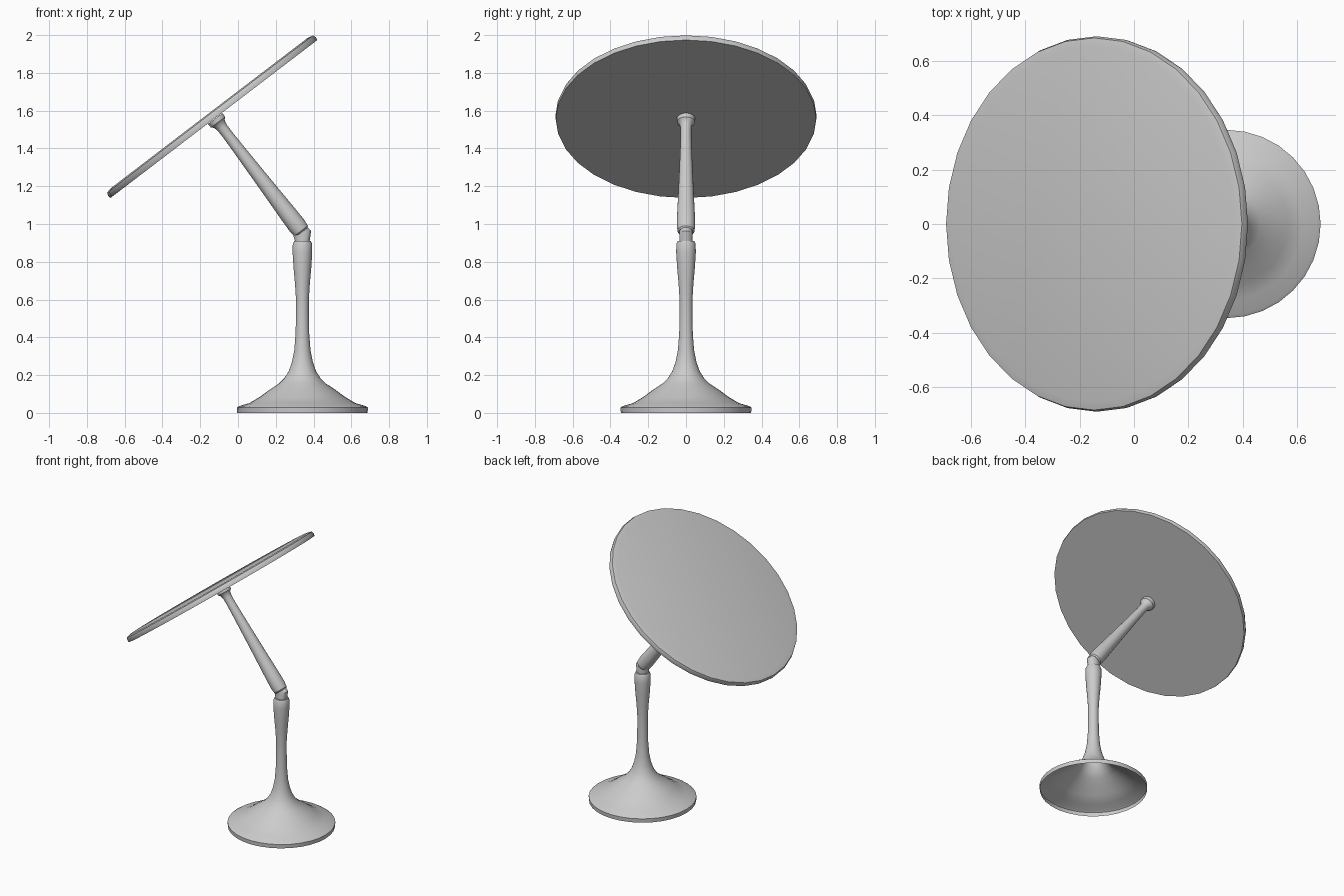
import bpy, bmesh, math
from mathutils import Matrix, Vector

if "Cube" in bpy.data.objects:
    bpy.data.objects.remove(bpy.data.objects["Cube"])

SEG = 32
TILT = math.radians(37.36)          # slope of the round top
STEM_X = 0.341

grey = bpy.data.materials.new("light_grey")
grey.diffuse_color = (0.6, 0.6, 0.6, 1)
grey.use_nodes = True
grey.node_tree.nodes["Principled BSDF"].inputs["Base Color"].default_value = grey.diffuse_color


def finish(name, bm, matrix=Matrix.Identity(4), angle=35):
    bmesh.ops.recalc_face_normals(bm, faces=bm.faces)
    me = bpy.data.meshes.new(name)
    bm.to_mesh(me)
    bm.free()
    me.transform(matrix)
    me.materials.append(grey)
    ob = bpy.data.objects.new(name, me)
    bpy.context.collection.objects.link(ob)
    bpy.ops.object.select_all(action='DESELECT')
    ob.select_set(True)
    bpy.context.view_layer.objects.active = ob
    bpy.ops.object.shade_smooth_by_angle(angle=math.radians(angle))
    return ob


def skin(bm, rings, cap_start, cap_end):
    for a, b in zip(rings, rings[1:]):
        for i in range(len(a)):
            j = (i + 1) % len(a)
            bm.faces.new((a[i], a[j], b[j], b[i]))
    if cap_start:
        bm.faces.new(rings[0][::-1])
    if cap_end:
        bm.faces.new(rings[-1])


def lathe(name, profile, matrix, cap_start=True, cap_end=True, seg=SEG):
    bm = bmesh.new()
    rings = []
    for r, z in profile:
        rings.append([bm.verts.new((r * math.cos(2 * math.pi * i / seg),
                                    r * math.sin(2 * math.pi * i / seg), z))
                      for i in range(seg)])
    skin(bm, rings, cap_start, cap_end)
    return finish(name, bm, matrix)


# Pedestal: hollow trumpet foot running up into the stem
lathe("pedestal", [
    (0.345, 0), (0.347, 0.028), (0.335, 0.036), (0.28, 0.052), (0.225, 0.085),
    (0.175, 0.122), (0.125, 0.155), (0.095, 0.185), (0.072, 0.222),
    (0.055, 0.27), (0.043, 0.33), (0.036, 0.42), (0.034, 0.52), (0.034, 0.6),
    (0.039, 0.68), (0.047, 0.77), (0.052, 0.85), (0.051, 0.895), (0.044, 0.91)],
    Matrix.Translation((STEM_X, 0, 0)), cap_start=False)

# Frame along the upper arm: local z points from the elbow to the round top
elbow = Vector((STEM_X, 0, 0.954))
rot = Matrix.Rotation(-TILT, 4, 'Y')
arm_frame = Matrix.Translation(elbow) @ rot

# Upper arm, widest near the elbow, flaring under the top
lathe("upper_arm", [
    (0.038, 0.004), (0.045, 0.012), (0.049, 0.05), (0.047, 0.12), (0.042, 0.24),
    (0.036, 0.40), (0.031, 0.55), (0.028, 0.65), (0.029, 0.70), (0.035, 0.725),
    (0.047, 0.736), (0.048, 0.76)], arm_frame)

# Elbow neck: short mitred tube between stem and arm
bm = bmesh.new()
rings = [[], [], []]
for i in range(SEG):
    a = 2 * math.pi * i / SEG
    c, s = math.cos(a), math.sin(a)
    rings[0].append(bm.verts.new((STEM_X + 0.037 * c, 0.035 * s, 0.9)))
    x = 0.046 * c
    rings[1].append(bm.verts.new((STEM_X + x, 0.035 * s, 0.948 + x * math.tan(TILT / 2))))
    rings[2].append(bm.verts.new(arm_frame @ Vector((0.037 * c, 0.035 * s, 0.03))))
skin(bm, rings, True, True)
finish("elbow_neck", bm, angle=30)

# Round tilted top with a bevelled upper rim
lathe("round_top", [(0.689, 0), (0.692, 0.016), (0.686, 0.033), (0.655, 0.04)],
      Matrix.Translation((-0.1275, 0, 1.556)) @ rot)
